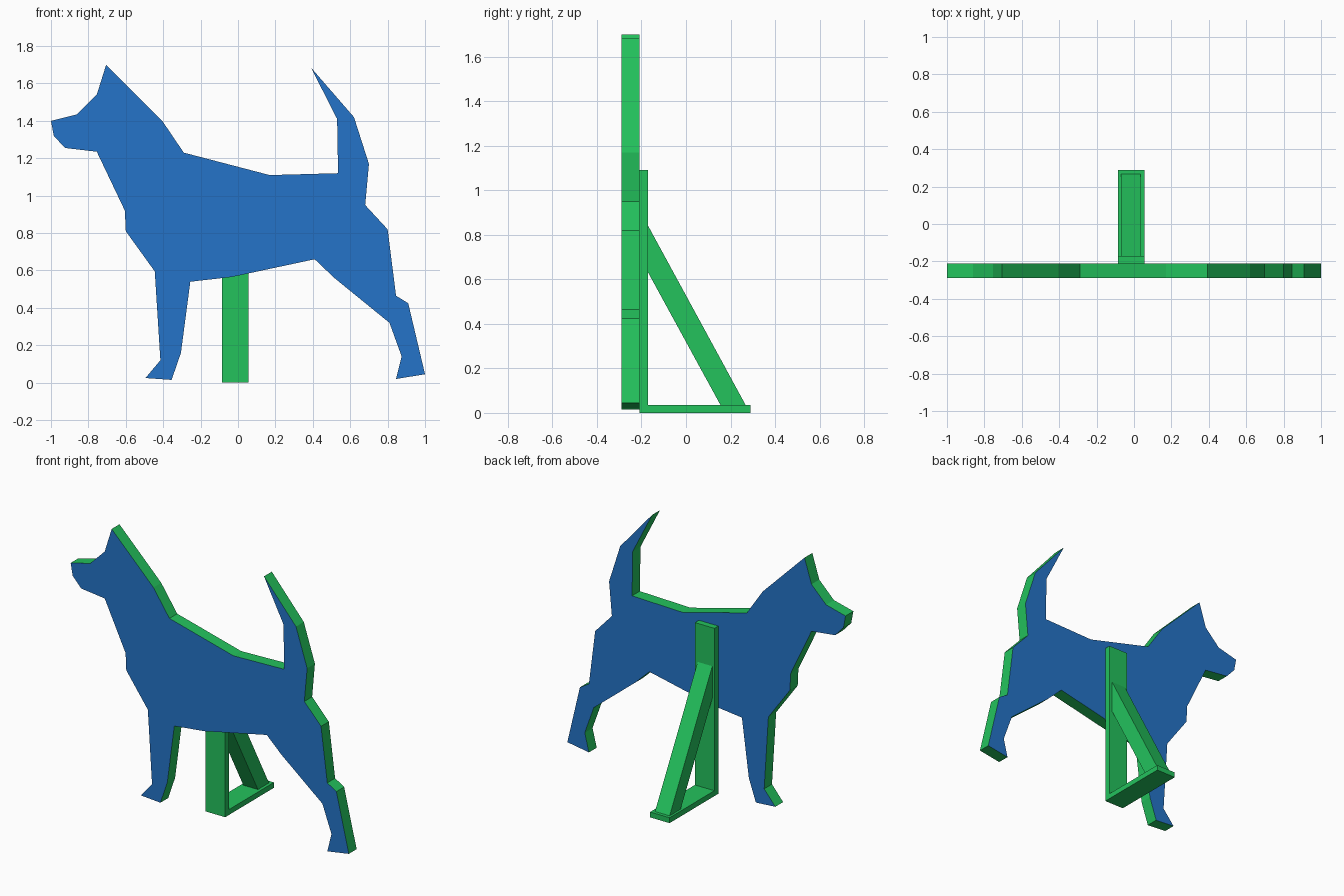
import bpy
import bmesh
from mathutils import Vector

cube = bpy.data.objects.get("Cube")
if cube:
    bpy.data.objects.remove(cube, do_unlink=True)


def make_material(name, rgb):
    mat = bpy.data.materials.new(name)
    mat.use_nodes = True
    mat.diffuse_color = (*rgb, 1)
    mat.node_tree.nodes["Principled BSDF"].inputs["Base Color"].default_value = (*rgb, 1)
    return mat


green = make_material("green", (0.017, 0.54, 0.108))
blue = make_material("blue", (0.018, 0.174, 0.58))


def extrude_profile(name, points, direction, materials):
    """Closed flat outline pushed along a direction into a solid panel."""
    bm = bmesh.new()
    face = bm.faces.new([bm.verts.new(p) for p in points])
    result = bmesh.ops.extrude_face_region(bm, geom=[face], use_keep_orig=True)
    moved = [g for g in result["geom"] if isinstance(g, bmesh.types.BMVert)]
    bmesh.ops.translate(bm, verts=moved, vec=Vector(direction))
    bmesh.ops.recalc_face_normals(bm, faces=bm.faces)
    mesh = bpy.data.meshes.new(name)
    for mat in materials:
        mesh.materials.append(mat)
    # Broad front and back faces take the last material, edges the first
    for f in bm.faces:
        f.material_index = len(materials) - 1 if abs(f.normal.y) > 0.99 else 0
    bm.to_mesh(mesh)
    bm.free()
    obj = bpy.data.objects.new(name, mesh)
    bpy.context.scene.collection.objects.link(obj)
    return obj


def side_part(name, outline, left, right):
    """Stand part from a (y, z) outline, spanning left to right in x."""
    points = [(left, y, z) for y, z in outline]
    return extrude_profile(name, points, (right - left, 0, 0), [green])


# Dog silhouette, by body section, clockwise from the nose
head = [(-1, 1.4), (-.86, 1.435), (-.755, 1.54), (-.705, 1.7), (-.405, 1.4)]
back = [(-.29, 1.23), (.17, 1.11), (.535, 1.12)]
tail = [(.53, 1.41), (.39, 1.685), (.62, 1.42), (.7, 1.17)]
hind_leg = [(.68, .95), (.8, .82), (.845, .465), (.91, .425), (1, .045),
            (.845, .02), (.875, .14), (.81, .32), (.515, .56)]
belly = [(.41, .66), (-.035, .565), (-.255, .54)]
front_leg = [(-.305, .16), (-.355, .015), (-.495, .025), (-.415, .12), (-.445, .595)]
chest = [(-.6, .81), (-.605, .92), (-.755, 1.235)]
jaw = [(-.925, 1.255), (-.985, 1.32)]
outline = head + back + tail + hind_leg + belly + front_leg + chest + jaw
extrude_profile("dog_board", [(x, -.29, z) for x, z in outline],
                (0, .08, 0), [green, blue])

# Wooden stand behind the board
side_part("stand_post", [(-.21, .035), (-.17, .035), (-.17, 1.09), (-.21, 1.09)], -.085, .055)
side_part("stand_base", [(-.21, 0), (.29, 0), (.29, .035), (-.21, .035)], -.085, .055)
side_part("stand_brace", [(-.17, .63), (.155, .035), (.268, .035), (-.17, .84)], -.07, .035)
